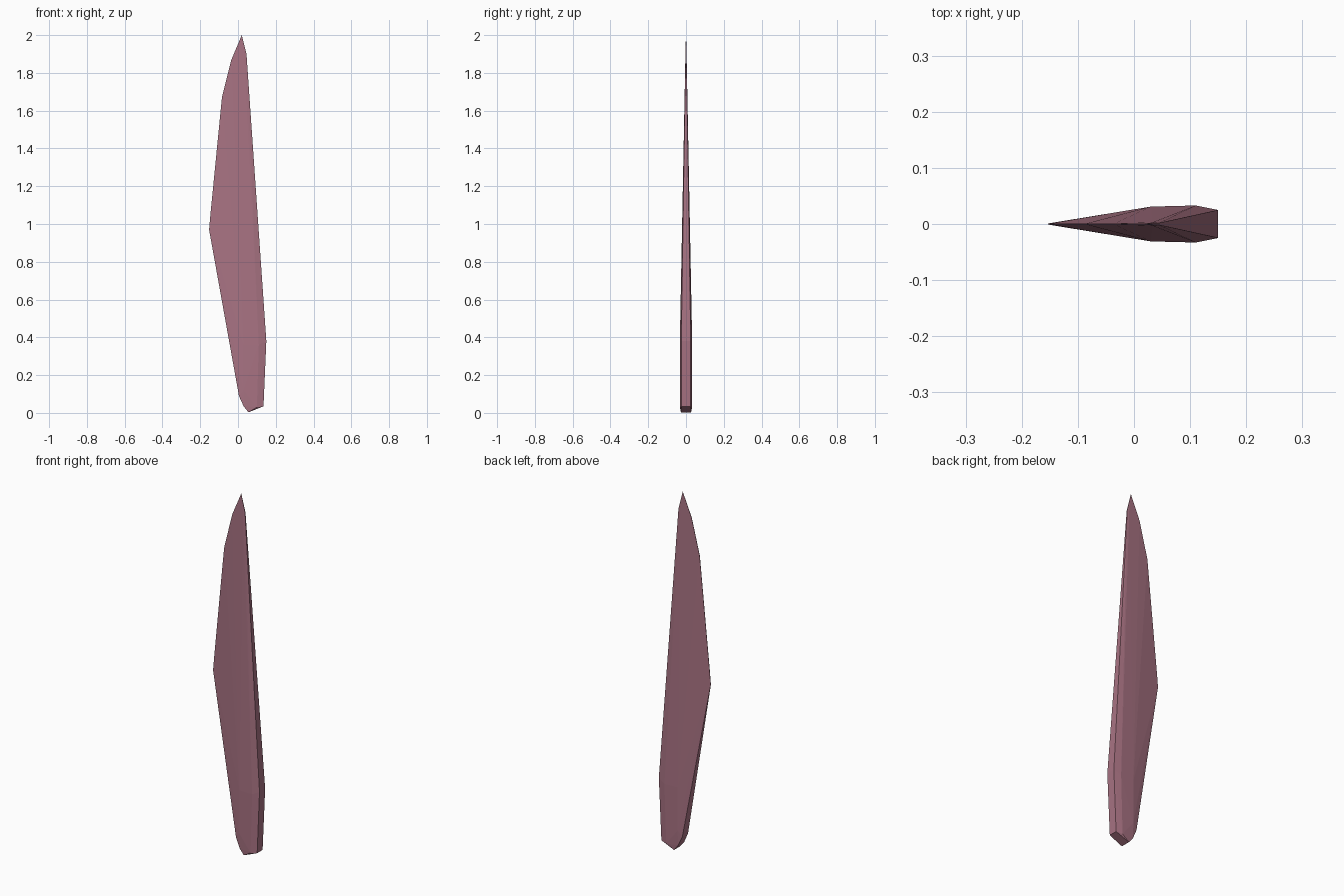
import bpy, bmesh

if "Cube" in bpy.data.objects:
    bpy.data.objects.remove(bpy.data.objects["Cube"])

# Half-profile points (x, half thickness, z), mirrored in y
profile = [
    # butt end
    (0.055, 0.027, 0.003), (0.135, 0.024, 0.035), (0.10, 0.032, 0.03),
    (0.03, 0.028, 0.035), (0.005, 0.025, 0.09), (0.03, 0.031, 0.12),
    # thickest section and spine
    (0.15, 0.025, 0.38), (0.11, 0.033, 0.36), (0.03, 0.031, 0.36),
    # upper spine, narrowing to the tip
    (0.045, 0.002, 1.90), (0.033, 0.003, 1.90),
    # cutting edge and tip
    (-0.153, 0.001, 0.97), (-0.147, 0.001, 1.04), (-0.085, 0.001, 1.67),
    (-0.035, 0.001, 1.87), (0.02, 0.0005, 2.0),
]

# Faceted blade wrapped around the profile points
bm = bmesh.new()
for x, y, z in profile:
    for side in (-1, 1):
        bm.verts.new((x, side * y, z))
bmesh.ops.convex_hull(bm, input=bm.verts[:])
loose = [v for v in bm.verts if not v.link_faces]
bmesh.ops.delete(bm, geom=loose, context='VERTS')
bmesh.ops.recalc_face_normals(bm, faces=bm.faces[:])

mesh = bpy.data.meshes.new("blade")
bm.to_mesh(mesh)
bm.free()
blade = bpy.data.objects.new("blade", mesh)
bpy.context.collection.objects.link(blade)

# Dusty mauve colour
mat = bpy.data.materials.new("mauve")
mat.diffuse_color = (0.39, 0.17, 0.225, 1)
mat.use_nodes = True
mat.node_tree.nodes["Principled BSDF"].inputs["Base Color"].default_value = mat.diffuse_color
mesh.materials.append(mat)
